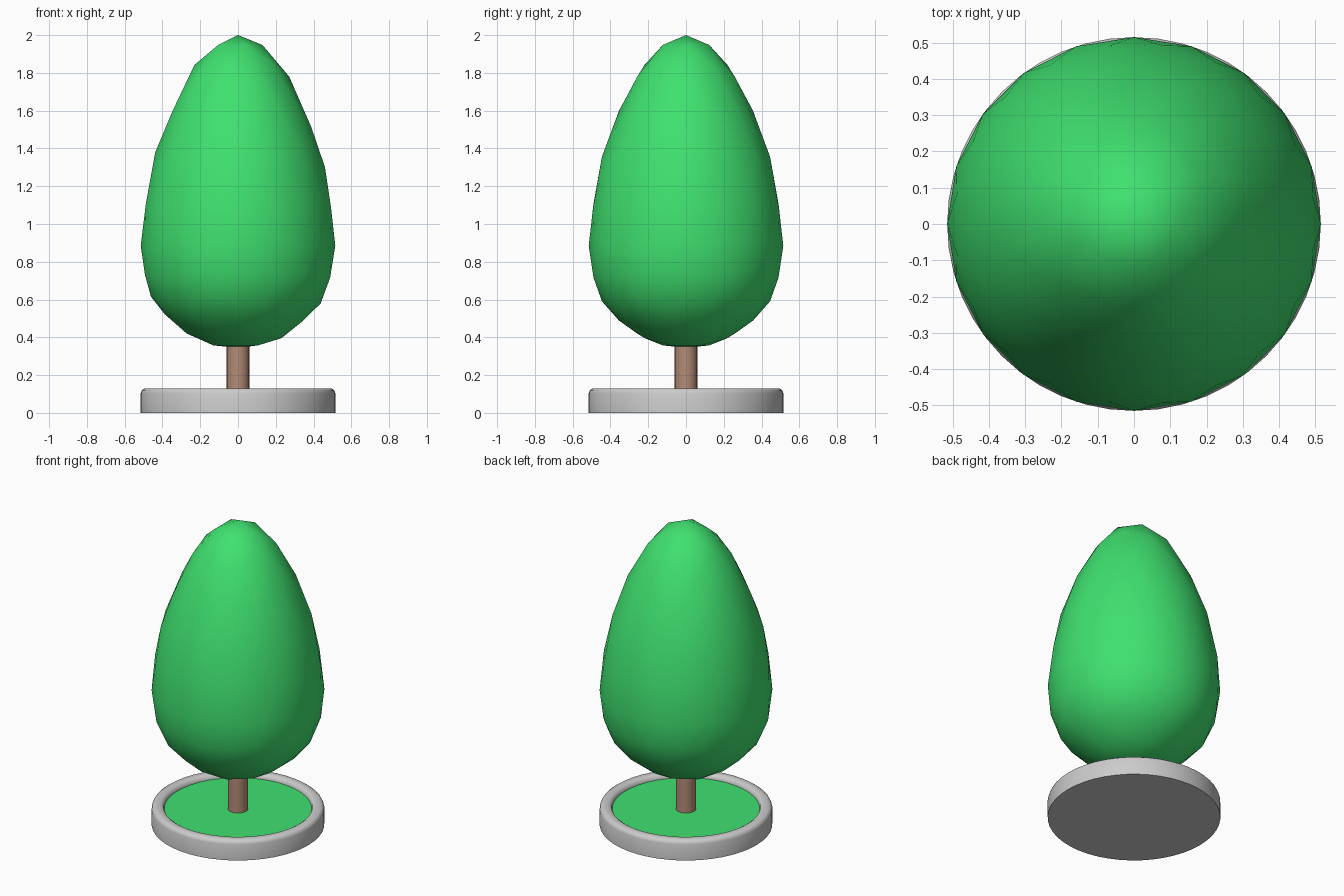
import bpy, bmesh, math

if "Cube" in bpy.data.objects:
    bpy.data.objects.remove(bpy.data.objects["Cube"])


def paint(obj, name, color):
    mat = bpy.data.materials.get(name) or bpy.data.materials.new(name)
    mat.diffuse_color = color
    mat.use_nodes = True
    mat.node_tree.nodes["Principled BSDF"].inputs["Base Color"].default_value = mat.diffuse_color
    obj.data.materials.append(mat)


def smooth(obj, angle):
    bpy.ops.object.select_all(action='DESELECT')
    obj.select_set(True)
    bpy.context.view_layer.objects.active = obj
    bpy.ops.object.shade_smooth_by_angle(angle=math.radians(angle))


def lathe(name, profile, steps):
    """Turn an (r, z) profile around the z axis."""
    bm = bmesh.new()
    verts = [bm.verts.new((r, 0, z)) for r, z in profile]
    edges = [bm.edges.new(pair) for pair in zip(verts, verts[1:])]
    bmesh.ops.spin(bm, geom=verts + edges, cent=(0, 0, 0), axis=(0, 0, 1),
                   angle=math.tau, steps=steps)
    bmesh.ops.remove_doubles(bm, verts=bm.verts, dist=1e-4)
    bmesh.ops.recalc_face_normals(bm, faces=bm.faces)
    mesh = bpy.data.meshes.new(name)
    bm.to_mesh(mesh)
    bm.free()
    obj = bpy.data.objects.new(name, mesh)
    bpy.context.collection.objects.link(obj)
    return obj


# Planter: closed underside, rounded rim, shallow recess
planter = lathe("planter", [
    (0, 0), (0.515, 0), (0.515, 0.105), (0.509, 0.12), (0.495, 0.13),
    (0.46, 0.13), (0.446, 0.121), (0.44, 0.105), (0.44, 0.095)], 48)
smooth(planter, 40)

# Grass disc filling the recess
bpy.ops.mesh.primitive_circle_add(vertices=48, radius=0.44, fill_type='NGON',
                                  location=(0, 0, 0.1))
grass = bpy.context.object
grass.name = "grass"
paint(grass, "leaf_green", (0.05, 0.75, 0.16, 1))

# Trunk
bpy.ops.mesh.primitive_cylinder_add(vertices=24, radius=0.06, depth=0.3,
                                    location=(0, 0, 0.25))
trunk = bpy.context.object
trunk.name = "trunk"
paint(trunk, "bark_brown", (0.45, 0.26, 0.18, 1))
smooth(trunk, 40)

# Foliage: icosphere with its heights remapped into an egg shape
HEIGHTS = [(-1, 0.345), (-0.96, 0.36), (-0.85, 0.42), (-0.674, 0.515),
           (-0.447, 0.615), (-0.27, 0.72), (0, 0.885), (0.27, 1.1),
           (0.447, 1.3), (0.674, 1.53), (0.85, 1.78), (0.96, 1.935), (1, 2)]


def egg_height(u):
    for (u0, z0), (u1, z1) in zip(HEIGHTS, HEIGHTS[1:]):
        if u <= u1:
            return z0 + (z1 - z0) * (u - u0) / (u1 - u0)
    return HEIGHTS[-1][1]


bpy.ops.mesh.primitive_ico_sphere_add(subdivisions=3, radius=1)
foliage = bpy.context.object
foliage.name = "foliage"
for v in foliage.data.vertices:
    x, y, z = v.co
    v.co = (0.515 * x, 0.515 * y, egg_height(z))
paint(foliage, "leaf_green", (0.05, 0.75, 0.16, 1))
smooth(foliage, 80)
